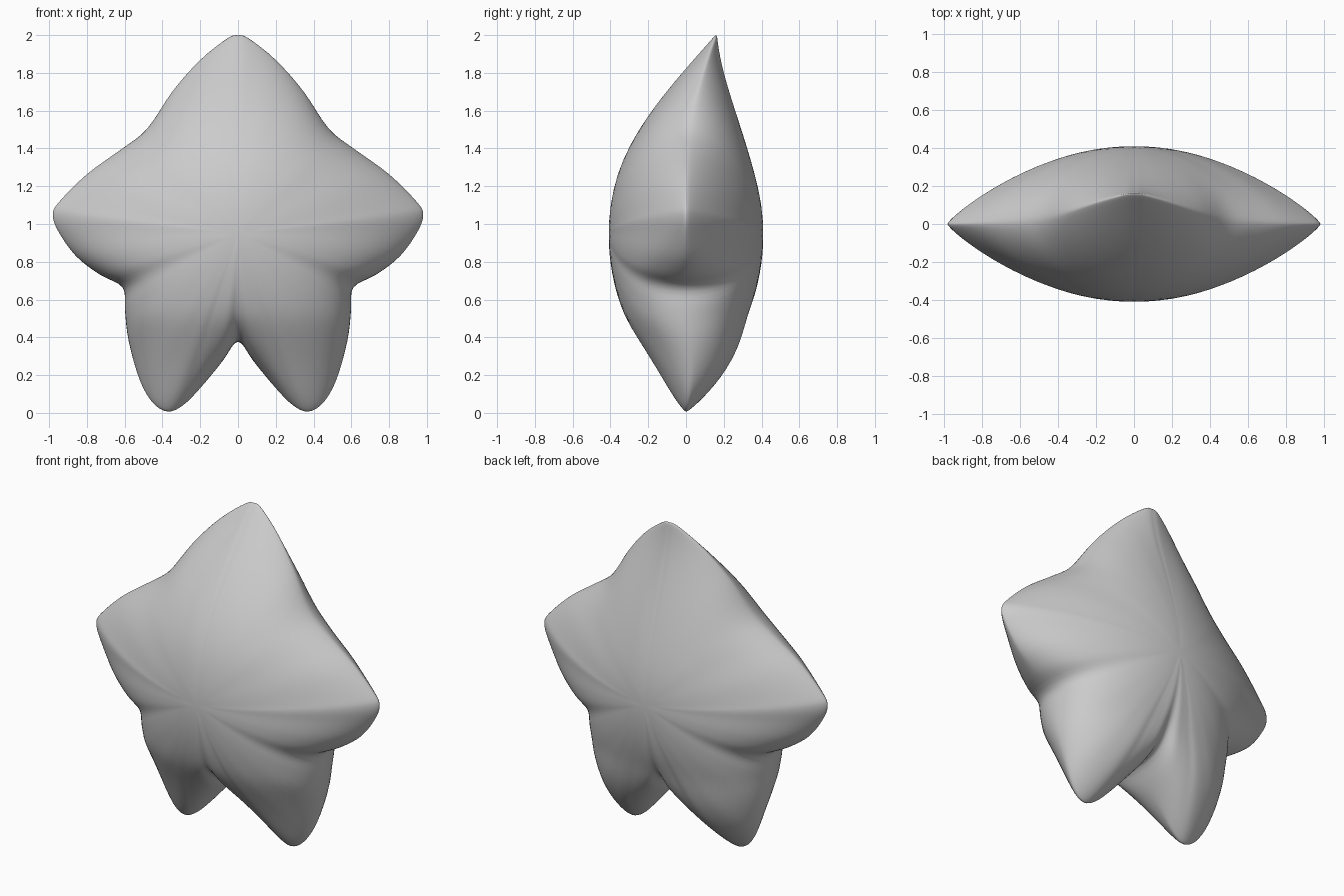
import bpy, bmesh, math
from mathutils import Vector

if "Cube" in bpy.data.objects:
    bpy.data.objects.remove(bpy.data.objects["Cube"])

CENTRE_Z = 0.95
DEPTH = 0.41
# right half outline, top to crotch: x, z, fullness exponent (high = thin tapering, low = rounded)
HALF = [(0, 2.0, 1.35), (.055, 1.985, 1.3), (.2, 1.87, 1.05), (.35, 1.70, .82), (.48, 1.505, .65),
        (.62, 1.395, .72), (.8, 1.265, .85), (.95, 1.115, 1.0), (.982, 1.05, 1.0),
        (.955, .965, .95), (.86, .83, .75), (.73, .73, .58), (.61, .665, .5),
        (.6, .55, .53), (.58, .38, .62), (.52, .17, .8), (.45, .05, .95), (.37, .005, 1.0),
        (.29, .04, .95), (.2, .13, .75), (.08, .275, .48), (0, .38, .4)]
outline = [Vector(p) for p in HALF] + [Vector((-x, z, q)) for x, z, q in HALF[-2:0:-1]]


def smooth_loop(pts, steps):
    """Closed Catmull-Rom curve through the points."""
    out, n = [], len(pts)
    for i in range(n):
        a, b, c, d = (pts[(i + k) % n] for k in (-1, 0, 1, 2))
        for s in range(steps):
            t = s / steps
            out.append(0.5 * (2 * b + (c - a) * t + (2 * a - 5 * b + 4 * c - d) * t * t
                              + (3 * b - a - 3 * c + d) * t ** 3))
    return out


def lean(z):
    """Backward lean of the head tip and slight bulge behind the legs."""
    if z > 1.2:
        return 0.16 * ((z - 1.2) / 0.8) ** 2
    return 0.03 * math.sin(math.pi * z / 0.5) if 0 < z < 0.5 else 0


def star_body(rings=40, steps=4):
    bm = bmesh.new()
    loop = smooth_loop(outline, steps)
    n = len(loop)
    rows = []
    # rings run from the front centre over the rim to the back centre
    for k in range(1, rings):
        phi = math.pi * k / rings
        t = math.sin(phi)
        side = -1 if k < rings / 2 else 1
        row = []
        for x, z0, q in loop:
            z = CENTRE_Z + (z0 - CENTRE_Z) * t
            c2 = max(0, 1 - t * t)
            d = DEPTH * c2 ** q + 0.025 * t ** 3 * math.sqrt(max(0, 1 - t ** 8))
            row.append(bm.verts.new((x * t, lean(z) + side * d, z)))
        rows.append(row)
    for a, b in zip(rows, rows[1:]):
        for i in range(n):
            j = (i + 1) % n
            bm.faces.new((a[i], a[j], b[j], b[i]))
    # centre caps
    for row, y in ((rows[0], -DEPTH), (rows[-1], DEPTH)):
        v = bm.verts.new((0, y, CENTRE_Z))
        for i in range(n):
            bm.faces.new((v, row[i], row[(i + 1) % n]))
    bmesh.ops.recalc_face_normals(bm, faces=bm.faces)
    mesh = bpy.data.meshes.new("star_body")
    bm.to_mesh(mesh)
    bm.free()
    mesh.shade_smooth()
    obj = bpy.data.objects.new("star_body", mesh)
    bpy.context.collection.objects.link(obj)
    return obj


body = star_body()
# soften the ridges between limbs
mod = body.modifiers.new("soften", 'SMOOTH')
mod.factor = 0.5
mod.iterations = 3
